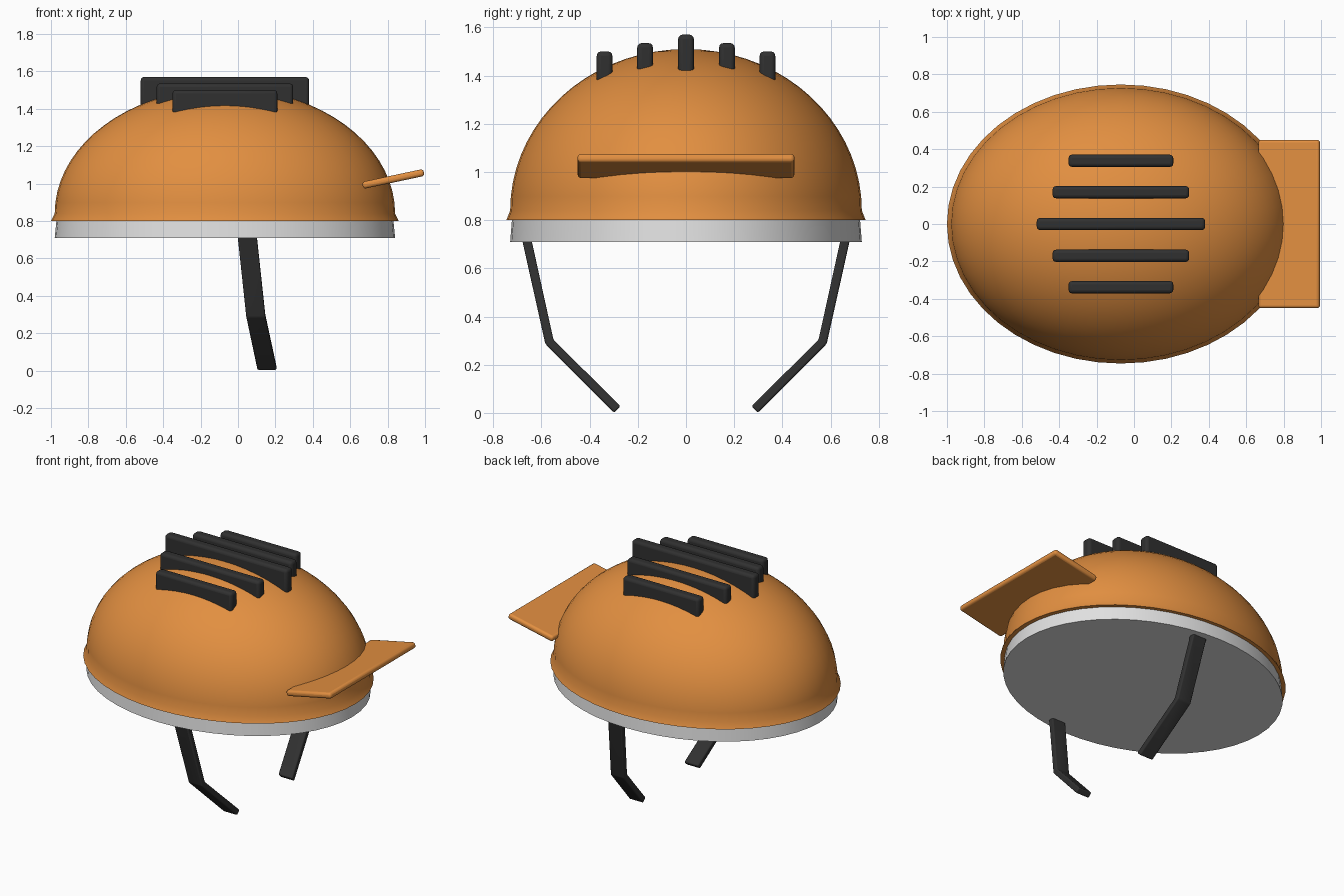
import bpy
import bmesh
from math import cos, sin, pi, radians
from mathutils import Vector

cube = bpy.data.objects.get("Cube")
if cube:
    bpy.data.objects.remove(cube, do_unlink=True)

CENTRE_X = -0.07    # the shell sits a little behind the visor
RATIO = 0.802       # shell width over shell length
SEGMENTS = 48


def material(name, rgb, roughness=0.6):
    mat = bpy.data.materials.new(name)
    mat.use_nodes = True
    mat.diffuse_color = (*rgb, 1)
    bsdf = mat.node_tree.nodes["Principled BSDF"]
    bsdf.inputs["Base Color"].default_value = (*rgb, 1)
    bsdf.inputs["Roughness"].default_value = roughness
    return mat


ORANGE = material("orange", (0.76, 0.275, 0.052))
GREY = material("light grey", (0.75, 0.75, 0.75))
BLACK = material("black rubber", (0.03, 0.03, 0.03))


def finish(name, bm, mat, bevel=0):
    bmesh.ops.recalc_face_normals(bm, faces=bm.faces)
    mesh = bpy.data.meshes.new(name)
    bm.to_mesh(mesh)
    bm.free()
    mesh.materials.append(mat)
    obj = bpy.data.objects.new(name, mesh)
    bpy.context.collection.objects.link(obj)
    bpy.ops.object.select_all(action='DESELECT')
    obj.select_set(True)
    bpy.context.view_layer.objects.active = obj
    if bevel:
        mod = obj.modifiers.new("Rounded edges", 'BEVEL')
        mod.width = bevel
        mod.segments = 3
    bpy.ops.object.shade_smooth_by_angle(angle=radians(35))
    return obj


def oval_lathe(name, profile, mat):
    """Sweep (radius, height) points around an oval, closing points on the axis."""
    bm = bmesh.new()
    rings = []
    for r, z in profile:
        if r < 0.001:
            rings.append([bm.verts.new((CENTRE_X, 0, z))] * SEGMENTS)
            continue
        angles = [2 * pi * i / SEGMENTS for i in range(SEGMENTS)]
        rings.append([bm.verts.new((CENTRE_X + r * cos(a), r * RATIO * sin(a), z))
                      for a in angles])
    for low, high in zip(rings, rings[1:]):
        for i in range(SEGMENTS):
            j = (i + 1) % SEGMENTS
            corners = dict.fromkeys((low[i], low[j], high[j], high[i]))
            bm.faces.new(list(corners))
    return finish(name, bm, mat)


def box(name, size, location, mat, bevel):
    bm = bmesh.new()
    bmesh.ops.create_cube(bm, size=1)
    bmesh.ops.scale(bm, vec=size, verts=bm.verts)
    obj = finish(name, bm, mat, bevel)
    obj.location = location
    return obj


# Domed shell with a flared lip
STEPS = 18
dome = [(0.91 * cos(pi / 2 * i / STEPS), 0.84 + 0.67 * sin(pi / 2 * i / STEPS))
        for i in range(STEPS + 1)]
oval_lathe("shell", [(0.88, 0.80), (0.93, 0.80)] + dome, ORANGE)

# Inner band, closed underneath
oval_lathe("inner_band", [(0, 0.71), (0.91, 0.71), (0.90, 0.81), (0, 0.81)], GREY)

# Tilted visor
visor = box("visor", (0.335, 0.90, 0.038), (0.83, 0, 1.025), ORANGE, 0.015)
visor.rotation_euler.y = radians(-12)

# Crest ribs, shorter and lower towards the sides
RIBS = [("centre", 0, 0.90, 1.57), ("left_inner", 0.17, 0.73, 1.535),
        ("right_inner", -0.17, 0.73, 1.535), ("left_outer", 0.338, 0.56, 1.50),
        ("right_outer", -0.338, 0.56, 1.50)]
for name, y, length, top in RIBS:
    height = top - 1.32
    box(name + "_rib", (length, 0.065, height),
        (CENTRE_X, y, top - height / 2), BLACK, 0.018)


# Bent chin straps, one on each side
def strap(name, side):
    path = [Vector((0.045, 0.67, 0.76)), Vector((0.095, 0.567, 0.295)),
            Vector((0.155, 0.285, 0.014))]
    bm = bmesh.new()
    rings = []
    for k, p in enumerate(path):
        along = path[min(k + 1, 2)] - path[max(k - 1, 0)]
        across = Vector((0, -along.z, along.y)).normalized() * 0.019
        wide = Vector((0.051, 0, 0))
        ring = [p - wide - across, p + wide - across, p + wide + across, p - wide + across]
        rings.append([bm.verts.new((v.x, v.y * side, v.z)) for v in ring])
    for a, b in zip(rings, rings[1:]):
        for i in range(4):
            j = (i + 1) % 4
            bm.faces.new((a[i], a[j], b[j], b[i]))
    bm.faces.new(rings[0])
    bm.faces.new(rings[-1])
    finish(name, bm, BLACK, 0.008)


strap("left_strap", 1)
strap("right_strap", -1)
